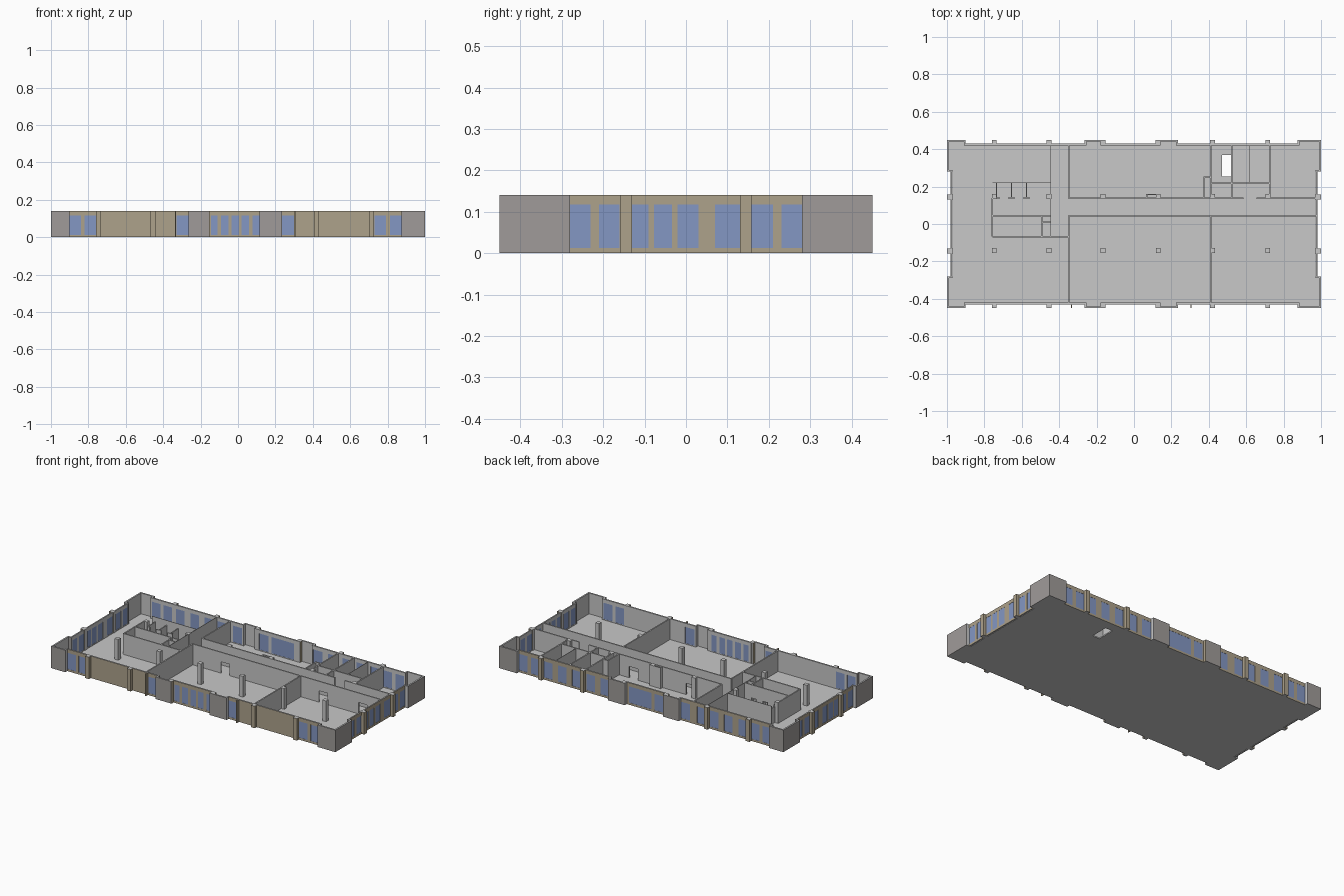
import bpy, bmesh
from mathutils import Vector

if "Cube" in bpy.data.objects:
    bpy.data.objects.remove(bpy.data.objects["Cube"])

H, FL = 0.14, 0.008          # wall height, floor level
SILL, HEAD = 0.013, 0.117    # window bottom and top


def material(name, rgb):
    m = bpy.data.materials.new(name)
    m.diffuse_color = (*rgb, 1)
    m.use_nodes = True
    m.node_tree.nodes["Principled BSDF"].inputs["Base Color"].default_value = m.diffuse_color
    return m


LIGHT = material("light_grey", (0.58, 0.58, 0.58))
PIER = material("pier_grey", (0.35, 0.33, 0.32))
TAN = material("tan_cladding", (0.42, 0.36, 0.26))
BLUE = material("window_blue", (0.23, 0.31, 0.55))


def add_box(bm, x0, x1, y0, y1, z0, z1):
    """Add one box to a bmesh."""
    geo = bmesh.ops.create_cube(bm, size=1)
    for v in geo["verts"]:
        v.co = ((x0 + x1) / 2 + v.co.x * (x1 - x0),
                (y0 + y1) / 2 + v.co.y * (y1 - y0),
                (z0 + z1) / 2 + v.co.z * (z1 - z0))


def finish(name, bm, mats, rule=None):
    """Turn a bmesh into an object; rule picks the material slot of a face."""
    bm.normal_update()
    if rule:
        for f in bm.faces:
            f.material_index = rule(f)
    me = bpy.data.meshes.new(name)
    bm.to_mesh(me)
    bm.free()
    for m in mats:
        me.materials.append(m)
    ob = bpy.data.objects.new(name, me)
    bpy.context.collection.objects.link(ob)
    return ob


def boxes(name, items, mats, rule=None):
    bm = bmesh.new()
    for b in items:
        add_box(bm, *b)
    return finish(name, bm, mats, rule)


def outward(d):
    d = Vector(d)
    return lambda f: 1 if f.normal.dot(d) > 0.5 else 0


def pierced(a, b, gaps, z0, z1, g0, g1):
    """Split a wall run into (start, end, bottom, top) pieces round its openings."""
    out, p = [], a
    for s, e in sorted(gaps):
        if s > p:
            out.append((p, s, z0, z1))
        if g0 > z0:
            out.append((s, e, z0, g0))
        if z1 > g1:
            out.append((s, e, g1, z1))
        p = e
    if b > p:
        out.append((p, b, z0, z1))
    return out


def facade(name, axis, side, pos, thick, a, b, wins):
    """Outer wall along an axis, clad outside, with flat glass in the openings."""
    lo, hi = sorted((side * pos, side * (pos - thick)))
    g0, g1 = sorted((side * (pos - 0.001), side * (pos - thick + 0.001)))

    def place(s, e, z0, z1, l, h):
        return (s, e, l, h, z0, z1) if axis == "x" else (l, h, s, e, z0, z1)
    d = (0, side, 0) if axis == "x" else (side, 0, 0)
    boxes(name + "_wall", [place(*p, lo, hi) for p in pierced(a, b, wins, 0, H, SILL, HEAD)],
          [LIGHT, TAN], outward(d))
    boxes(name + "_glass", [place(s, e, SILL, HEAD, g0, g1) for s, e in wins], [BLUE])


# Floor slab: a ring of faces round the shaft opening, extruded down
bm = bmesh.new()
outer = [bm.verts.new((x, y, FL)) for x, y in ((-.97, -.42), (.97, -.42), (.97, .42), (-.97, .42))]
inner = [bm.verts.new((x, y, FL)) for x, y in ((.47, .255), (.52, .255), (.52, .37), (.47, .37))]
ring = [bm.faces.new((outer[i], outer[(i + 1) % 4], inner[(i + 1) % 4], inner[i])) for i in range(4)]
ext = bmesh.ops.extrude_face_region(bm, geom=ring, use_keep_orig=True)
for v in ext["geom"]:
    if isinstance(v, bmesh.types.BMVert):
        v.co.z = 0
bmesh.ops.recalc_face_normals(bm, faces=bm.faces)
finish("floor_slab", bm, [LIGHT])

# Facades
front_wins = [(-.9, -.84), (-.82, -.76), (-.33, -.265), (-.145, -.11), (-.092, -.05), (-.034, .005),
              (.02, .06), (.078, .115), (.235, .30), (.73, .79), (.813, .875)]
back_wins = [(-.9, -.84), (-.82, -.76), (-.73, -.67), (-.63, -.57), (-.53, -.47), (-.44, -.38), (-.33, -.265),
             (-.145, -.08), (-.06, .1), (.235, .30), (.34, .40), (.44, .50), (.54, .60), (.64, .70),
             (.73, .79), (.813, .875)]
side_wins = [(-.28, -.23), (-.21, -.16), (-.13, -.09), (-.077, -.034), (-.02, .03),
             (.07, .13), (.158, .21), (.23, .28)]
for name, side, wins in (("front", -1, front_wins), ("back", 1, back_wins)):
    for i, (a, b) in enumerate(((-.9, -.265), (-.155, .115), (.235, .875))):
        facade(f"{name}_{i}", "x", side, .43, .01, a, b, [w for w in wins if a - .02 < w[0] and w[1] < b + .02])
for name, side in (("left", -1), ("right", 1)):
    facade(name, "y", side, .98, .008, -.28, .28, side_wins)

# Projecting grey piers: two hollow bays on each long side
for sy in (-1, 1):
    def ys(p, q):
        return sorted((sy * p, sy * q))
    for i, (a, b) in enumerate(((-.265, -.155), (.115, .235))):
        boxes(f"pier_bay_{i}", [(a, b, *ys(.44, .45), 0, H), (a, a + .01, *ys(.42, .44), 0, H),
                                (b - .01, b, *ys(.42, .44), 0, H)],
              [LIGHT, PIER], outward((0, sy, 0)))
        boxes(f"pier_bay_floor_{i}", [(a + .01, b - .01, *ys(.42, .44), 0, FL)], [LIGHT])
    # Hollow corner piers
    for sx, w in ((-1, .9), (1, .875)):
        def xs(p, q):
            return sorted((sx * p, sx * q))

        def rule(f, sx=sx, sy=sy):
            return 1 if f.normal.x * sx > .5 or f.normal.y * sy > .5 else 0
        boxes("corner_pier", [(*xs(w, 1), *ys(.44, .45), 0, H), (*xs(.99, 1), *ys(.28, .44), 0, H),
                              (*xs(w, w + .01), *ys(.42, .44), 0, H), (*xs(.97, .99), *ys(.28, .29), 0, H)],
              [LIGHT, PIER], rule)
        boxes("corner_floor", [(*xs(.97, .99), *ys(.29, .44), 0, FL), (*xs(w + .01, .97), *ys(.42, .44), 0, FL)],
              [LIGHT])

# Structural columns: clad on the perimeter, plain inside
col_x = (-.7475, -.4535, -.165, .13, .42, .715)
c = .013
for x in col_x:
    for y in (.148, -.142):
        boxes("inner_column", [(x - c, x + c, y - c, y + c, FL, H)], [LIGHT])
    for sy in (-1, 1):
        y0, y1 = sorted((sy * .421, sy * .449))
        boxes("facade_column", [(x - c, x + c, y0, y1, 0, H)], [LIGHT, TAN],
              lambda f, sy=sy: int(abs(f.normal.z) < .5 and f.normal.y * sy > -.5))
for sx in (-1, 1):
    for y in (.145, -.145):
        x0, x1 = sorted((sx * .968, sx * .999))
        boxes("side_column", [(x0, x1, y - c, y + c, 0, H)], [LIGHT, TAN],
              lambda f, sx=sx: int(abs(f.normal.z) < .5 and f.normal.x * sx > -.5))
# Thin fins on the front
boxes("front_fins", [(x - .003, x + .003, -.45, -.43, 0, H) for x in (-.335, .305)], [TAN])


# Interior walls
def wall_x(name, y, a, b, doors=(), t=.008, h=H, door_top=.08):
    boxes(name, [(s, e, y - t / 2, y + t / 2, z0, z1)
                 for s, e, z0, z1 in pierced(a, b, doors, FL, h, FL, door_top)], [LIGHT])


def wall_y(name, x, a, b, t=.008, h=H):
    boxes(name, [(x - t / 2, x + t / 2, a, b, FL, h)], [LIGHT])


THIN = .003
wall_x("corridor_wall_back", .138, -.35, .585, [(.24, .30), (-.16, -.10)])
wall_x("corridor_wall_back_end", .138, .655, .972)
wall_x("corridor_wall_front", .045, -.35, .972, [(-.15, -.09), (.54, .60), (.82, .88)])
wall_y("office_wall_back", -.35, .138, .42)
wall_y("office_wall_front", -.35, -.42, .045)
wall_y("hall_divider", .41, -.42, .045)
# Washroom block
wall_y("washroom_side", -.757, -.068, .14)
wall_x("washroom_front", -.068, -.757, -.35)
wall_x("washroom_middle", .045, -.757, -.445)
wall_y("closet_side", -.494, -.068, .045)
wall_x("closet_back", .01, -.494, -.445)
wall_y("washroom_spine", -.445, -.068, .42, THIN)
wall_x("washroom_back", .22, -.757, -.445, (), THIN)
for x in (-.735, -.655, -.575):
    wall_y("stall_partition", x, .14, .22, .006, .11)
    wall_x("stall_post", .14, x - .018, x + .018, (), .006, .11)
# Stair and service rooms
for x, a, t in ((.41, .25, .008), (.522, .138, .008), (.62, .217, THIN), (.727, .138, .008)):
    wall_y("service_wall", x, a, .42, t)
wall_x("service_front", .217, .41, .727)
wall_x("duct_back", .25, .372, .414)
wall_y("duct_left", .374, .138, .25)
wall_y("duct_right", .41, .138, .25)
wall_x("niche_front", .158, .065, .117, (), .006)
wall_y("niche_side", .068, .138, .158, .006)
